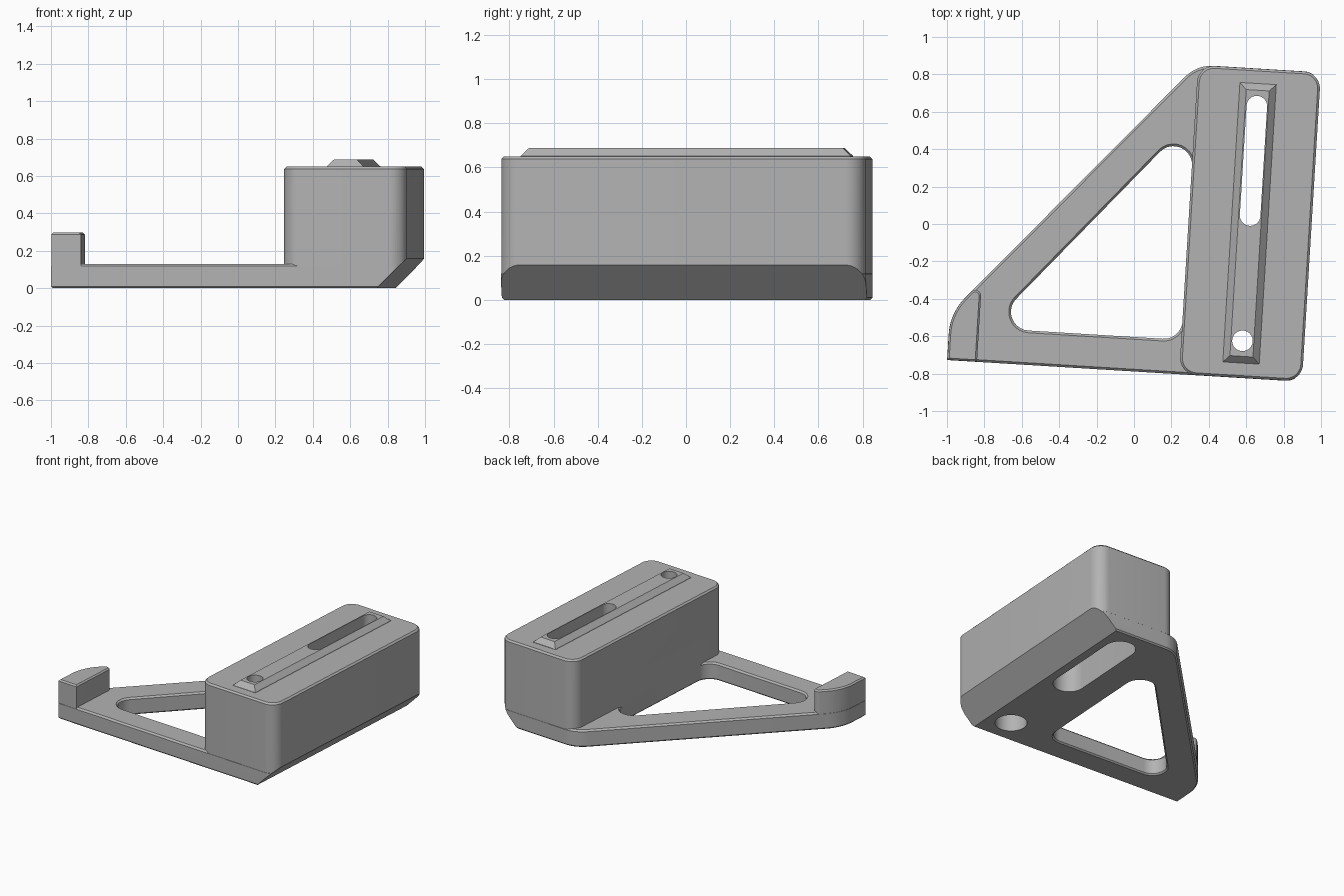
import bpy
import bmesh
import math
from mathutils import Matrix, Vector

if "Cube" in bpy.data.objects:
    bpy.data.objects.remove(bpy.data.objects["Cube"])

grey = bpy.data.materials.new("plain_grey")
grey.use_nodes = True
colour = (0.45, 0.45, 0.45, 1)
grey.diffuse_color = colour
for node in grey.node_tree.nodes:
    if node.type == "BSDF_PRINCIPLED":
        node.inputs["Base Color"].default_value = colour


def rounded(corners, steps=10):
    """Outline from (x, y, radius) corners, given counter-clockwise."""
    points = []
    for i, (x, y, radius) in enumerate(corners):
        p = Vector((x, y))
        after = corners[(i + 1) % len(corners)]
        to_prev = (Vector(corners[i - 1][:2]) - p).normalized()
        to_next = (Vector(after[:2]) - p).normalized()
        if not radius:
            points.append(p)
            continue
        half = to_prev.angle(to_next) / 2
        centre = p + (to_prev + to_next).normalized() * radius / math.sin(half)
        arm = p + to_prev * radius / math.tan(half) - centre
        for k in range(steps + 1):
            turn = Matrix.Rotation((math.pi - 2 * half) * k / steps, 2)
            q = centre + turn @ arm
            if not points or (q - points[-1]).length > 1e-5:
                points.append(q)
    if (points[0] - points[-1]).length < 1e-5:
        points.pop()
    return points


def rectangle(x0, x1, y0, y1, r):
    return [(x0, y0, r), (x1, y0, r), (x1, y1, r), (x0, y1, r)]


def prism(name, corners, z0, z1):
    bm = bmesh.new()
    base = bm.faces.new([bm.verts.new((p.x, p.y, z0)) for p in rounded(corners)])
    raised = bmesh.ops.extrude_face_region(bm, geom=[base], use_keep_orig=True)["geom"]
    tops = [v for v in raised if isinstance(v, bmesh.types.BMVert)]
    bmesh.ops.translate(bm, verts=tops, vec=(0, 0, z1 - z0))
    bmesh.ops.recalc_face_normals(bm, faces=bm.faces)
    mesh = bpy.data.meshes.new(name)
    bm.to_mesh(mesh)
    bm.free()
    mesh.materials.append(grey)
    obj = bpy.data.objects.new(name, mesh)
    bpy.context.collection.objects.link(obj)
    return obj


def chamfer(obj, z, width):
    """Bevel every rim edge lying at height z."""
    bm = bmesh.new()
    bm.from_mesh(obj.data)
    rim = [e for e in bm.edges
           if all(abs(v.co.z - z) < 1e-4 for v in e.verts)
           and e.calc_face_angle(0) > 0.8]
    bmesh.ops.bevel(bm, geom=rim, offset=width, segments=1,
                    affect="EDGES", clamp_overlap=False)
    bm.to_mesh(obj.data)
    bm.free()


def combine(obj, other, operation):
    mod = obj.modifiers.new("join", "BOOLEAN")
    mod.operation = operation
    mod.solver = "EXACT"
    mod.object = other
    bpy.context.view_layer.objects.active = obj
    bpy.ops.object.modifier_apply(modifier=mod.name)
    bpy.data.objects.remove(other)


# Base plate with triangular window
bracket = prism("mounting_bracket", [
    (-0.953, -0.787, 0), (0.949, -0.787, 0.09), (0.949, 0.87, 0.09),
    (0.284, 0.87, 0.2), (-0.953, -0.535, 0.3)], 0, 0.13)
window = prism("window_cutter", [
    (-0.747, -0.603, 0.1), (0.291, -0.603, 0.1), (0.291, 0.597, 0.1)], -0.1, 0.3)
combine(bracket, window, "DIFFERENCE")
chamfer(bracket, 0.13, 0.012)
chamfer(bracket, 0, 0.01)

# Tall block, end hook and raised rail
block = prism("block", rectangle(0.29, 0.948, -0.786, 0.869, 0.09), 0.05, 0.65)
chamfer(block, 0.65, 0.012)
hook = prism("hook", [
    (-0.952, -0.786, 0), (-0.793, -0.786, 0),
    (-0.793, -0.355, 0.03), (-0.952, -0.535, 0.3)], 0.05, 0.297)
chamfer(hook, 0.297, 0.01)
rail = prism("rail", rectangle(0.519, 0.714, -0.707, 0.79, 0), 0.6, 0.688)
chamfer(rail, 0.688, 0.036)
for part in (block, hook, rail):
    combine(bracket, part, "UNION")

# Sloping cut along the lower outer edge
bm = bmesh.new()
bm.from_mesh(bracket.data)
cut = bmesh.ops.bisect_plane(
    bm, geom=bm.verts[:] + bm.edges[:] + bm.faces[:], dist=1e-5,
    plane_co=(0.79, 0, 0), plane_no=(1, 0, -1), clear_outer=True)
edges = [g for g in cut["geom_cut"] if isinstance(g, bmesh.types.BMEdge)]
bmesh.ops.holes_fill(bm, edges=edges, sides=0)
bmesh.ops.recalc_face_normals(bm, faces=bm.faces)
bm.to_mesh(bracket.data)
bm.free()

# Screw hole and slot, each with a wide recess from below
for y0, y1 in ((-0.588, -0.588), (0.083, 0.669)):
    for r, top in ((0.11, 0.5), (0.055, 0.9)):
        shape = rectangle(0.617 - r, 0.617 + r, y0 - r, y1 + r, r)
        combine(bracket, prism("screw_cutter", shape, -0.1, top), "DIFFERENCE")

# Turn to the final heading and smooth the rounded walls
bracket.data.transform(Matrix.Rotation(math.radians(-3.5), 4, "Z"))
bpy.ops.object.select_all(action="DESELECT")
bracket.select_set(True)
bpy.context.view_layer.objects.active = bracket
bpy.ops.object.shade_smooth_by_angle(angle=math.radians(30))
